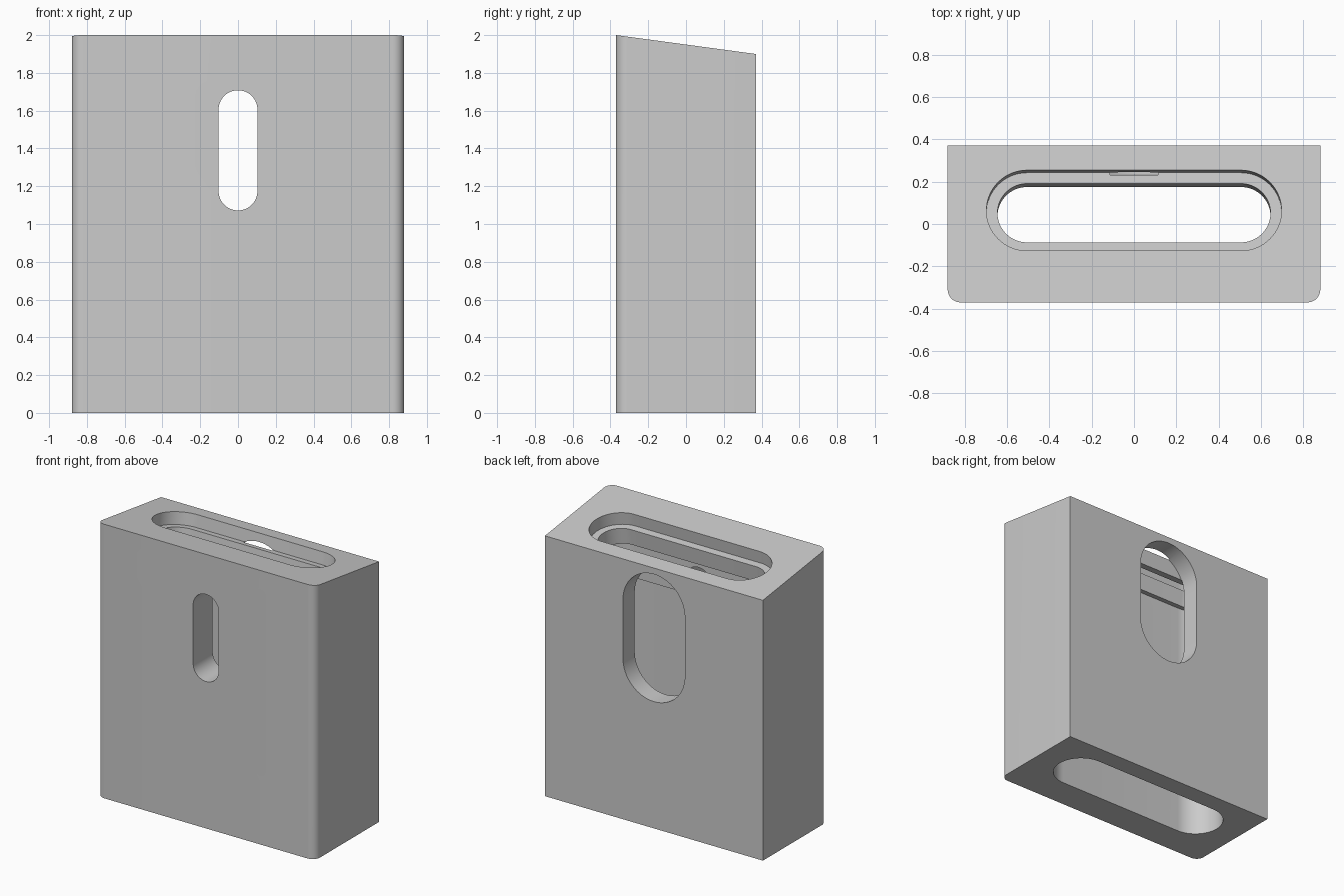
import bpy, bmesh, math
from mathutils import Vector, Matrix

cube = bpy.data.objects.get("Cube")
if cube:
    bpy.data.objects.remove(cube, do_unlink=True)

W, D, TOP, SLOPE = 0.88, 0.37, 1.95, 0.1 / 0.74

grey = bpy.data.materials.new("plain grey")
grey.use_nodes = True
colour = (0.6, 0.6, 0.6, 1)
grey.diffuse_color = colour
grey.node_tree.nodes["Principled BSDF"].inputs["Base Color"].default_value = colour


def top_z(y, depth=0.0):
    """Height of the sloping top, or of a plane parallel to it below."""
    return TOP - SLOPE * y - depth


def arc(cx, cy, r, start, sweep, n):
    return [(cx + r * math.cos(math.radians(start + sweep * i / n)),
             cy + r * math.sin(math.radians(start + sweep * i / n)))
            for i in range(n + 1)]


def slot(half, r):
    """Rounded slot outline, long in its first axis."""
    return arc(half, 0, r, -90, 180, 32) + arc(-half, 0, r, 90, 180, 32)


def loft(name, lower, upper):
    """Closed solid between two matching outlines."""
    bm = bmesh.new()
    a = [bm.verts.new(p) for p in lower]
    b = [bm.verts.new(p) for p in upper]
    bm.faces.new(a[::-1])
    bm.faces.new(b)
    for i in range(len(a)):
        j = (i + 1) % len(a)
        bm.faces.new((a[i], a[j], b[j], b[i]))
    bmesh.ops.recalc_face_normals(bm, faces=bm.faces)
    mesh = bpy.data.meshes.new(name)
    bm.to_mesh(mesh)
    bm.free()
    mesh.materials.append(grey)
    ob = bpy.data.objects.new(name, mesh)
    bpy.context.collection.objects.link(ob)
    return ob


# Block with rounded front corners and a sloping top
R = 0.06
outline = (arc(-W + R, -D + R, R, 180, 90, 12) + arc(W - R, -D + R, R, 270, 90, 12)
           + [(W, D), (-W, D)])
body = loft("holder_body", [(x, y, 0) for x, y in outline],
            [(x, y, top_z(y)) for x, y in outline])

# Main cavity, open at the bottom, ending under the lip
ring = [(x, y + 0.045) for x, y in slot(0.51, 0.19)]
cutters = [loft("cavity_cutter", [(x, y, -0.1) for x, y in ring],
                [(x, y, top_z(y, 0.21)) for x, y in ring])]

# Top recess and lip opening, square to the sloping top
frame = (Matrix.Translation((0, 0.064, top_z(0.064)))
         @ Matrix.Rotation(-math.atan(SLOPE), 4, 'X'))
for name, r, low in (("recess_cutter", 0.192, -0.09), ("lip_cutter", 0.14, -0.3)):
    ring = slot(0.505, r)
    cutters.append(loft(name, [frame @ Vector((x, y, low)) for x, y in ring],
                        [frame @ Vector((x, y, 0.1)) for x, y in ring]))

# Narrow front window and wide back window, upright slots
for name, r, y0, y1 in (("front_window_cutter", 0.103, -0.5, 0.0),
                        ("back_window_cutter", 0.25, 0.232, 0.5)):
    ring = [(b, a + 1.39) for a, b in slot(0.215, r)]
    cutters.append(loft(name, [(x, y0, z) for x, z in ring],
                        [(x, y1, z) for x, z in ring]))

# Cut the openings
bpy.ops.object.select_all(action='DESELECT')
body.select_set(True)
bpy.context.view_layer.objects.active = body
for c in cutters:
    mod = body.modifiers.new(c.name, 'BOOLEAN')
    mod.operation = 'DIFFERENCE'
    mod.solver = 'EXACT'
    mod.object = c
    bpy.ops.object.modifier_apply(modifier=mod.name)
    bpy.data.objects.remove(c, do_unlink=True)

bpy.ops.object.shade_smooth_by_angle(angle=math.radians(30))
